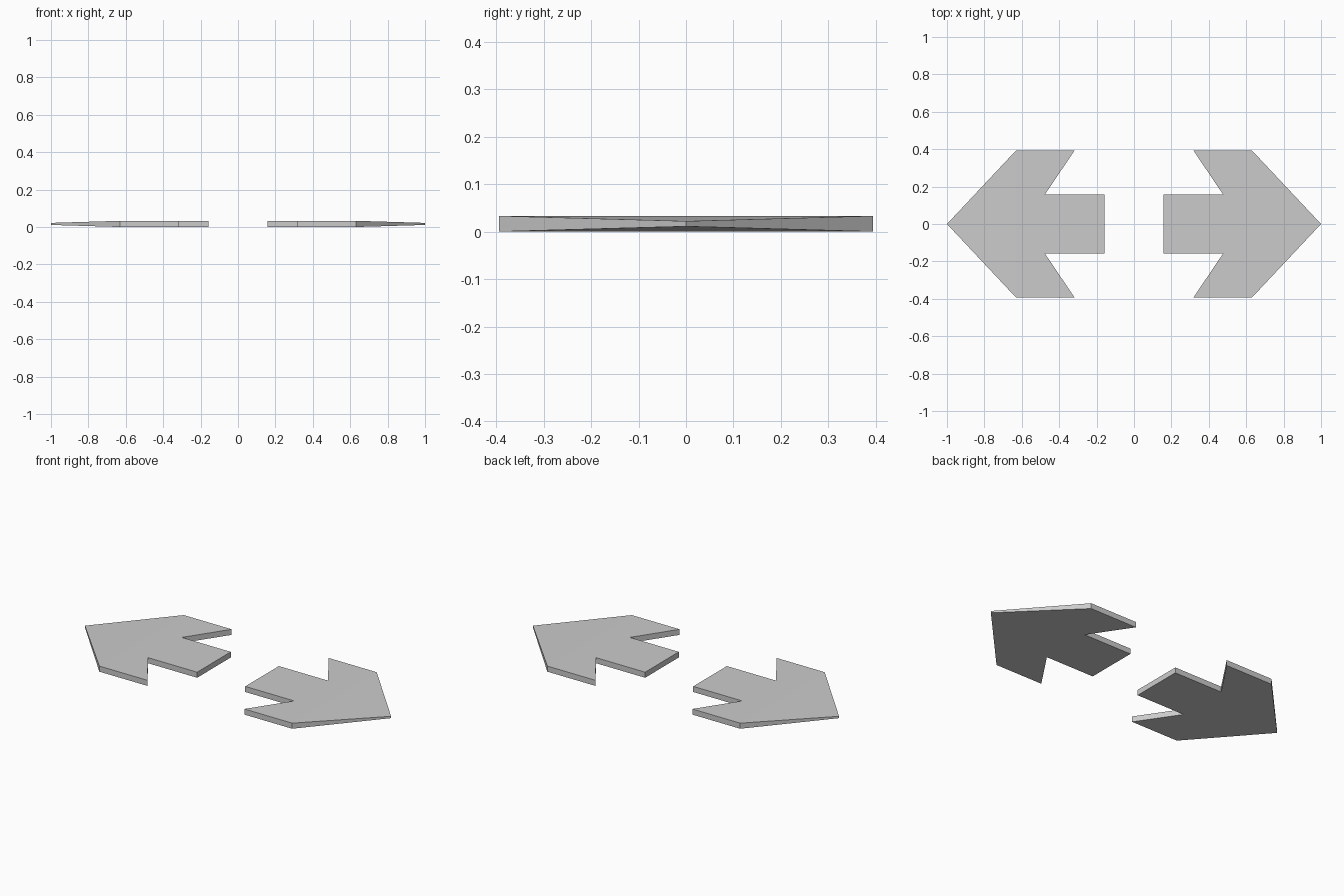
import bpy, bmesh

if "Cube" in bpy.data.objects:
    bpy.data.objects.remove(bpy.data.objects["Cube"])

T = 0.033          # plate thickness
TIP = (0.011, 0.022)  # thinned height range at the point

# upper half of the arrow outline, from the point back to the shaft end
HALF = [(0.63, 0.394), (0.317, 0.394), (0.477, 0.157), (0.157, 0.157)]


def arrow(name, side):
    outline = [(1.0, 0.0)] + HALF + [(x, -y) for x, y in reversed(HALF)]
    n = len(outline)
    bm = bmesh.new()
    low, high = [], []
    for i, (x, y) in enumerate(outline):
        z0, z1 = TIP if i == 0 else (0.0, T)
        low.append(bm.verts.new((side * x, y, z0)))
        high.append(bm.verts.new((side * x, y, z1)))
    for ring in (low, high):
        bm.faces.new((ring[0], ring[1], ring[-1]))  # tapered point
        bm.faces.new((ring[1], ring[2], ring[3], ring[-3], ring[-2], ring[-1]))  # barbs
        bm.faces.new((ring[3], ring[4], ring[-4], ring[-3]))  # shaft
    # side walls
    for i in range(n):
        j = (i + 1) % n
        bm.faces.new((low[i], low[j], high[j], high[i]))
    bmesh.ops.recalc_face_normals(bm, faces=bm.faces[:])
    mesh = bpy.data.meshes.new(name)
    bm.to_mesh(mesh)
    bm.free()
    bpy.context.collection.objects.link(bpy.data.objects.new(name, mesh))


# pair of arrows pointing outward
arrow("right_arrow", 1)
arrow("left_arrow", -1)
